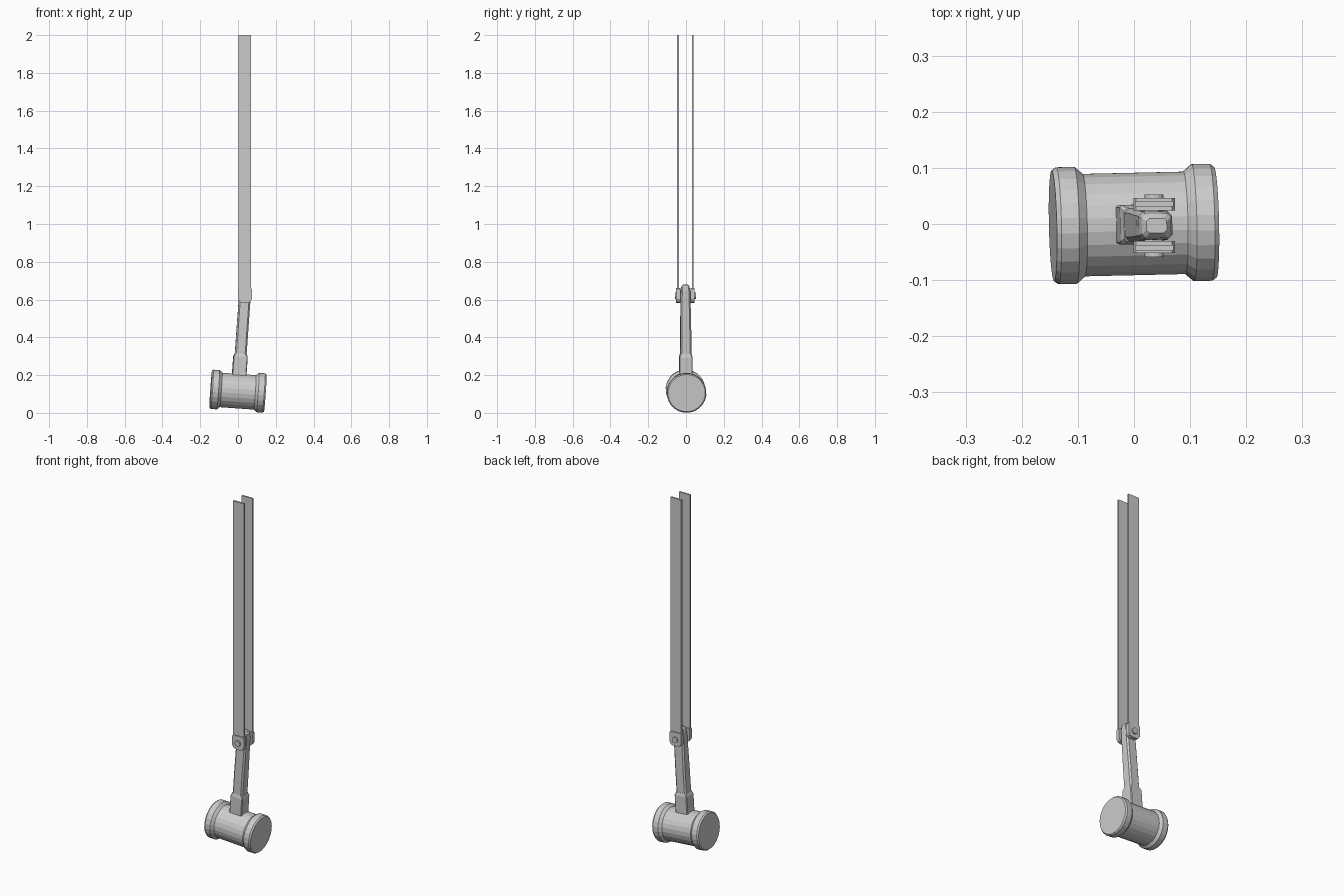
import bpy, bmesh, math
from mathutils import Matrix, Vector

if "Cube" in bpy.data.objects:
    bpy.data.objects.remove(bpy.data.objects["Cube"])

# leaning frame shared by the hammer head and its handle
LEAN = (Matrix.Translation((0, 0, 0.115)) @ Matrix.Rotation(math.radians(1.3), 4, 'Z')
        @ Matrix.Rotation(math.radians(4.1), 4, 'Y') @ Matrix.Rotation(math.radians(0.4), 4, 'X'))
PIN = Vector((0.036, -0.003, 0.62))


def finish(name, bm, matrix=Matrix()):
    bmesh.ops.recalc_face_normals(bm, faces=bm.faces)
    bm.transform(matrix)
    mesh = bpy.data.meshes.new(name)
    bm.to_mesh(mesh)
    bm.free()
    ob = bpy.data.objects.new(name, mesh)
    bpy.context.collection.objects.link(ob)
    return ob


def loft(name, rings, matrix=Matrix()):
    """Skin a list of equal-length point rings and cap both ends."""
    bm = bmesh.new()
    loops = [[bm.verts.new(p) for p in ring] for ring in rings]
    n = len(loops[0])
    for a, b in zip(loops, loops[1:]):
        for i in range(n):
            j = (i + 1) % n
            bm.faces.new((a[i], a[j], b[j], b[i]))
    bm.faces.new(loops[0])
    bm.faces.new(loops[-1])
    return finish(name, bm, matrix)


def turned_x(name, profile, sides, matrix):
    return loft(name, [[(x, r * math.cos(math.tau * (i + .5) / sides),
                         r * math.sin(math.tau * (i + .5) / sides))
                        for i in range(sides)] for x, r in profile], matrix)


def chamfered(hx, hy, c, z):
    """Rectangle outline with cut corners at height z."""
    return [(hx, -hy + c, z), (hx, hy - c, z), (hx - c, hy, z), (-hx + c, hy, z),
            (-hx, hy - c, z), (-hx, -hy + c, z), (-hx + c, -hy, z), (hx - c, -hy, z)]


def extruded_y(name, outline, y0, y1):
    return loft(name, [[(PIN.x + x, PIN.y + y, z) for x, z in outline] for y in (y0, y1)])


# hammer head: barrel with a flared band at each end
half = [(0.145, 0.099), (0.137, 0.105), (0.105, 0.105), (0.090, 0.092)]
turned_x("hammer_head", [(-x, r) for x, r in half] + half[::-1], 24, LEAN)

# socket holding the handle
loft("handle_socket", [chamfered(0.038, 0.035, 0.004, 0.07),
                       chamfered(0.038, 0.035, 0.004, 0.182),
                       chamfered(0.032, 0.030, 0.006, 0.200)], LEAN)

# short handle, narrowing to a rounded top at the hinge
loft("handle", [chamfered(hx, hy, c, z) for hx, hy, c, z in (
    (0.031, 0.030, 0.008, 0.15), (0.031, 0.029, 0.008, 0.33), (0.031, 0.026, 0.008, 0.50),
    (0.030, 0.025, 0.008, 0.535), (0.026, 0.021, 0.007, 0.555), (0.018, 0.013, 0.005, 0.565))], LEAN)

# two long straps, each with a hinge plate and pin boss
for side, label in ((-1, "front"), (1, "back")):
    w = 0.034
    extruded_y(label + "_strap", [(-w, 0.63), (w, 0.63), (w, 2.0), (-w, 2.0)],
               side * 0.034, side * 0.044)
    p = 0.037
    extruded_y(label + "_hinge_plate",
               [(-p, 0.603), (-0.028, 0.588), (-0.015, 0.583), (0.015, 0.583), (0.028, 0.588),
                (p, 0.603), (p, 0.655), (0.032, 0.662), (-0.032, 0.662), (-p, 0.655)],
               side * 0.027, side * 0.049)

# hinge pin through plates and handle
extruded_y("hinge_pin", [(0.017 * math.cos(math.tau * i / 16), PIN.z + 0.017 * math.sin(math.tau * i / 16))
                         for i in range(16)], -0.056, 0.056)
